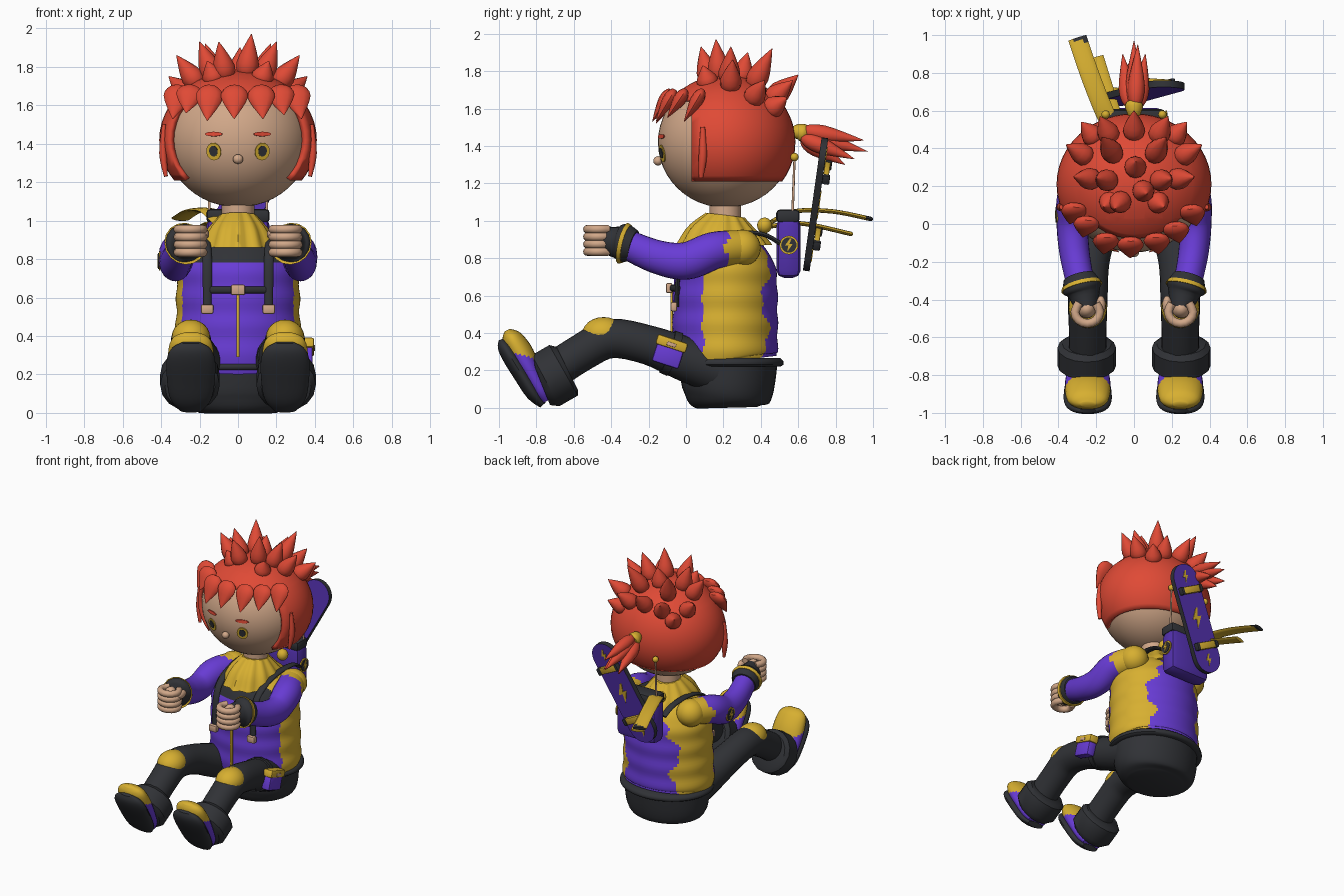
import bpy, bmesh
from math import sin, cos, pi, radians, sqrt
from mathutils import Vector, Matrix

if "Cube" in bpy.data.objects:
    bpy.data.objects.remove(bpy.data.objects["Cube"])


def material(name, *rgb):
    m = bpy.data.materials.new(name)
    m.use_nodes = True
    m.diffuse_color = (*rgb, 1)
    m.node_tree.nodes["Principled BSDF"].inputs["Base Color"].default_value = (*rgb, 1)
    return m


RED = material("hair red", .74, .068, .036)
SKIN = material("skin", .64, .39, .25)
GOLD = material("golden yellow", .68, .43, .03)
VIOLET = material("violet", .14, .045, .67)
DEEP = material("deep violet", .085, .03, .42)
BLACK = material("charcoal", .03, .032, .037)
parts = []


def make(name, bm, mats, rule=None, matrix=None):
    if matrix:
        bm.transform(matrix)
    bmesh.ops.recalc_face_normals(bm, faces=bm.faces)
    if rule:
        for f in bm.faces:
            f.material_index = rule(f.calc_center_median(), f.normal)
    mesh = bpy.data.meshes.new(name)
    bm.to_mesh(mesh)
    bm.free()
    for m in mats if isinstance(mats, tuple) else (mats,):
        mesh.materials.append(m)
    ob = bpy.data.objects.new(name, mesh)
    bpy.context.collection.objects.link(ob)
    parts.append(ob)
    return ob


def tube(name, pts, mats, seg=16, sub=4, ref=(1, 0, 0), rule=None, pleats=0, fold=0):
    """Sweep ellipses (x, y, z, half width, half depth) along a smooth path."""
    ps = [Vector(p if len(p) == 5 else (*p, p[3])) for p in pts]
    path = []
    for i in range(len(ps) - 1):
        a, b, c, d = ps[max(i - 1, 0)], ps[i], ps[i + 1], ps[min(i + 2, len(ps) - 1)]
        for k in range(sub):
            t = k / sub
            path.append(b + (c - a) * (t / 2) + (a * 2 - b * 5 + c * 4 - d) * (t * t / 2)
                        + (b * 3 - a - c * 3 + d) * (t ** 3 / 2))
    path.append(ps[-1])
    bm, rings = bmesh.new(), []
    for i, p in enumerate(path):
        t = (path[min(i + 1, len(path) - 1)] - path[max(i - 1, 0)]).to_3d().normalized()
        u = Vector(ref)
        u = (u - t * u.dot(t)).normalized()
        v, ring = t.cross(u), []
        for k in range(seg):
            a = 2 * pi * k / seg
            g = 1 + (.05 * cos(pleats * a) if pleats else 0) + fold * sin(p[2] * 45)
            ring.append(bm.verts.new(p.to_3d() + u * (p[3] * g * cos(a)) + v * (p[4] * g * sin(a))))
        rings.append(ring)
    for r, q in zip(rings, rings[1:]):
        for k in range(seg):
            bm.faces.new((r[k], r[k - 1], q[k - 1], q[k]))
    bm.faces.new(rings[0])
    bm.faces.new(rings[-1])
    return make(name, bm, mats, rule)


def ball(name, loc, size, mat, seg=20):
    bm = bmesh.new()
    bmesh.ops.create_uvsphere(bm, u_segments=seg, v_segments=seg // 2, radius=1)
    return make(name, bm, mat, None, Matrix.LocRotScale(Vector(loc), None, Vector(size)))


def box(name, loc, size, mat, bevel=.01, matrix=Matrix()):
    bm = bmesh.new()
    bmesh.ops.create_cube(bm, size=1, matrix=Matrix.LocRotScale(Vector(loc), None, Vector(size)))
    bmesh.ops.bevel(bm, geom=bm.edges[:], offset=bevel, segments=2, affect='EDGES', profile=.5)
    return make(name, bm, mat, None, matrix)


def plate(name, outline, thick, mats, matrix, rule=None):
    """Extrude an x-z outline towards local -y."""
    bm = bmesh.new()
    face = bm.faces.new([bm.verts.new((x, 0, z)) for x, z in outline])
    ext = bmesh.ops.extrude_face_region(bm, geom=[face])["geom"]
    bmesh.ops.translate(bm, verts=[v for v in ext if isinstance(v, bmesh.types.BMVert)], vec=(0, -thick, 0))
    bmesh.ops.recalc_face_normals(bm, faces=bm.faces)
    return make(name, bm, mats, rule, matrix)


def oval(w, h, n=20):
    return [(w * cos(2 * pi * k / n), h * sin(2 * pi * k / n)) for k in range(n)]


def spike(name, base, tip, r, flat=1):
    b, t = Vector(base), Vector(tip)
    ref = (1, 0, 0) if abs((t - b).normalized().x) < .8 else (0, 1, 0)
    rows = [(*b.lerp(t, f), r * w, r * w * flat) for f, w in ((0, .4), (.12, .85), (.35, 1), (.68, .58), (1, .03))]
    tube(name, rows, RED, seg=12, sub=2, ref=ref)


BOLT = [(.01, .06), (-.035, -.005), (-.005, -.005), (-.015, -.06), (.035, .01), (.005, .01), (.025, .06)]

# Head and hair cap
HEAD = Vector((0, .21, 1.42))
ball("head", HEAD, (.375, .36, .35), SKIN, 48)
bm = bmesh.new()
bmesh.ops.create_uvsphere(bm, u_segments=48, v_segments=24, radius=1,
                          matrix=Matrix.LocRotScale(HEAD, None, Vector((.41, .375, .36))))
for co, no in (((0, .03, 0), (0, 1, 0)), ((0, 0, 1.21), (0, 0, 1)), ((0, 0, 1.65), (0, 0, 1))):
    bmesh.ops.bisect_plane(bm, geom=bm.verts[:] + bm.edges[:] + bm.faces[:], plane_co=co, plane_no=no)
gone = [f for f in bm.faces if not ((c := f.calc_center_median()).z > 1.65 or (c.y > .03 and c.z > 1.21))]
bmesh.ops.delete(bm, geom=gone, context='FACES')
hair = make("hair_cap", bm, RED)
shell = hair.modifiers.new("thickness", 'SOLIDIFY')
shell.thickness, shell.offset = .03, -1

# Hair spikes
tips = [(.07, .16, 1.97), (-.1, .08, 1.93), (.01, .33, 1.9), (0, .6, 1.78)]
for s in (-1, 1):
    tips += [(s * x, y, z) for x, y, z in ((.2, .24, 1.93), (.32, .25, 1.86), (.17, .46, 1.92), (.36, .42, 1.75),
                                           (.18, .57, 1.75), (.28, .54, 1.66), (.16, .09, 1.83))]
for tip in tips:
    d = Vector(tip) - HEAD
    n = 1 / sqrt((d.x / .4) ** 2 + (d.y / .37) ** 2 + (d.z / .35) ** 2)
    spike("hair_spike", HEAD + d * n * .92, tip, .058)
for x, y, z in ((-.34, .0, 1.53), (-.27, -.07, 1.56), (-.16, -.16, 1.52), (-.02, -.18, 1.53),
                (.13, -.16, 1.53), (.24, -.1, 1.55), (.33, -.01, 1.53)):
    spike("fringe_lock", (x * .9, y + .1, 1.7), (x, y, z), .07, .5)
for s in (-1, 1):
    tube("side_lock", [(s * .375, .08, 1.23, .01, .012), (s * .39, .09, 1.35, .02, .022),
                       (s * .385, .09, 1.5, .01, .012)], RED, seg=12)

# Ponytail
tube("hair_band", [(0, .57, 1.47, .03), (0, .6, 1.475, .042), (0, .625, 1.47, .048), (0, .645, 1.465, .04)], GOLD)
for x, y, z in ((0, .97, 1.37), (.06, .9, 1.33), (-.06, .9, 1.33), (.02, .95, 1.43), (-.03, .85, 1.3)):
    spike("ponytail_strand", (x * .4, .62, 1.46 + (z - 1.37) * .4), (x, y, z), .045)

# Face
for s in (-1, 1):
    for name, z, outline, lift, mat in (("eye", 1.36, oval(.04, .046), .005, GOLD),
                                        ("pupil", 1.363, oval(.023, .028), .009, BLACK),
                                        ("brow", 1.45, oval(.048, .012), .005, RED)):
        x = s * .125
        y = HEAD.y - .36 * sqrt(1 - (x / .375) ** 2 - ((z - HEAD.z) / .35) ** 2)
        n = Vector((x / .14, (y - HEAD.y) / .13, (z - HEAD.z) / .12)).normalized()
        q = n.to_track_quat('-Y', 'Z')
        plate(name, outline, .006, mat, Matrix.LocRotScale(Vector((x, y, z)) + n * (lift - .004), q, None))
ball("nose", (0, -.15, 1.32), (.027, .025, .025), SKIN)
tube("neck", [(0, .21, .97, .085), (0, .21, 1.1, .085)], SKIN, sub=1)


# Jacket with side panels and dark yoke
def jacket_rule(c, n):
    front = .09 + .008 * sin(c.z * 40)
    back = .425 + .022 * sin(c.z * 19) + .01 * sin(c.z * 47)
    if front < c.y < back and abs(c.x) > .1:
        return 1
    return 2 if c.y < .1 and c.z > .78 else 0


tube("jacket", [(0, .215, .245, .32, .275), (0, .21, .3, .33, .28), (0, .21, .5, .322, .28), (0, .21, .7, .318, .275),
                (0, .21, .8, .3, .25), (0, .21, .88, .24, .19), (0, .21, .94, .14, .14), (0, .21, 1, .07, .08)],
     (VIOLET, GOLD, BLACK), seg=144, sub=10, rule=jacket_rule, fold=.012)
tube("hem", [(0, .225, .22, .32, .28), (0, .225, .23, .338, .295), (0, .225, .25, .338, .295),
             (0, .225, .265, .32, .28)], BLACK, seg=48, sub=2)
tube("collar", [(0, .2, .865, .2, .25), (0, .2, .94, .165, .195), (0, .21, 1.03, .09, .1)],
     GOLD, seg=64, pleats=12)
tube("pelvis", [(0, .22, 0, .2, .16), (0, .22, .03, .265, .215), (0, .225, .1, .3, .245), (0, .225, .24, .31, .265)],
     BLACK, seg=32)
box("zipper", (0, -.077, .47), (.016, .014, .36), GOLD, .003)

# Harness
for s in (-1, 1):
    tube("shoulder_strap", [(s * .16, .5, .88, .025, .012), (s * .17, .4, .93, .025, .012),
                            (s * .17, .2, .93, .025, .012), (s * .165, .04, .87, .025, .012),
                            (s * .16, -.035, .76, .025, .012), (s * .16, -.05, .54, .022, .012)], BLACK, seg=12)
    box("strap_clip", (s * .16, -.065, .54), (.065, .035, .05), SKIN)
tube("chest_strap", [(-.17, -.04, .64, .018, .01), (0, -.08, .64, .018, .01), (.17, -.04, .64, .018, .01)],
     BLACK, seg=12, ref=(0, 0, 1))
box("chest_buckle", (0, -.09, .64), (.075, .035, .055), SKIN)

# Limbs
for s in (-1, 1):
    side = "left" if s > 0 else "right"

    def limb(name, rows, mats, **kw):
        return tube(side + "_" + name, [(s * r[0], *r[1:]) for r in rows], mats, **kw)

    limb("sleeve", [(.24, .31, .86, .09), (.305, .15, .84, .1), (.325, 0, .785, .085, .1),
                    (.315, -.15, .805, .08, .09), (.285, -.31, .87, .075, .08)],
         (VIOLET, GOLD), seg=24, sub=8, rule=lambda c, n: int(c.y > .22 + .012 * sin(c.z * 50)))
    ball(side + "_shoulder", (s * .25, .3, .855), (.1, .1, .098), GOLD, 24)
    limb("glove", [(.29, -.28, .865, .085), (.275, -.335, .88, .105), (.265, -.37, .885, .085),
                   (.25, -.45, .9, .06, .07)], BLACK)
    limb("glove_trim", [(.28, -.318, .875, .105), (.275, -.338, .88, .112)], GOLD, sub=1)
    ball(side + "_palm", (s * .25, -.45, .9), (.05, .05, .075), SKIN)
    for k in range(4):
        z = .835 + k * .04
        arc = [(.247 + .066 * cos(a), -.465 + .062 * sin(a), z, .023)
               for a in (radians(d) for d in (50, 0, -45, -90, -135, -180, -225))]
        limb("finger", arc, SKIN, seg=12, sub=2, ref=(0, 0, 1))
    ball(side + "_thumb", (s * .175, -.43, .93), (.025, .05, .03), SKIN)

    limb("leg", [(.16, .22, .19, .14), (.2, 0, .26, .12), (.235, -.2, .335, .105), (.245, -.4, .37, .105),
                 (.245, -.55, .3, .1), (.245, -.72, .19, .1)], BLACK, seg=24)
    ball(side + "_knee_pad", (s * .245, -.44, .395), (.1, .115, .09), GOLD, 24)
    limb("trouser_cuff", [(.25, -.635, .21, .13), (.25, -.655, .2, .155), (.25, -.75, .145, .155),
                          (.25, -.775, .135, .13)], BLACK, sub=1)
    limb("shoe", [(.245, -.745, .035, .07, .03), (.245, -.775, .09, .105, .05), (.245, -.835, .2, .12, .06),
                  (.245, -.885, .29, .12, .07), (.245, -.925, .36, .11, .06), (.245, -.945, .395, .085, .04),
                  (.245, -.955, .415, .04, .015)],
         (VIOLET, GOLD), seg=24, sub=6, rule=lambda c, n: int(c.z > .28 - .3 * (c.y + .87)))
    limb("sole", [(.245, -.765, .015, .06, .02), (.245, -.815, .075, .108, .04), (.245, -.88, .18, .125, .045),
                  (.245, -.942, .28, .125, .045), (.245, -.975, .335, .1, .035), (.245, -.99, .365, .05, .012)],
         BLACK, seg=24)

# Thigh pouch and arm badge
tilt = Matrix.Translation((.355, -.09, .3)) @ Matrix.Rotation(radians(-18), 4, 'X')
box("pouch", (0, 0, -.02), (.065, .15, .11), VIOLET, .012, tilt)
box("pouch_flap", (.003, 0, .045), (.075, .17, .055), GOLD, .012, tilt)
box("pouch_clasp", (.04, 0, .04), (.01, .05, .02), SKIN, .003, tilt)
tube("pouch_strap", [(.215, -.06, .285, .122), (.22, -.1, .3, .12)], BLACK, sub=1)


def badge(name, loc, turn):
    for part, outline, depth, mat in (("rim", oval(.05, .05), 0, GOLD), ("disc", oval(.041, .041), .004, BLACK),
                                      ("bolt", [(x * .6, z * .6) for x, z in BOLT], .008, GOLD)):
        m = Matrix.Translation(loc) @ Matrix.Rotation(turn, 4, 'Z') @ Matrix.Translation((0, -depth, 0))
        plate(name + "_" + part, outline, .008, mat, m)


badge("arm_badge", (-.403, .05, .79), -pi / 2)
badge("pack_badge", (.166, .55, .87), pi / 2)

# Backpack with two aerials
box("backpack", (0, .548, .855), (.33, .13, .32), DEEP, .04)
box("backpack_lid", (0, .545, 1.025), (.33, .125, .07), BLACK, .02)
for s in (-1, 1):
    tube("aerial", [(s * .15, .57, 1.05, .007), (s * .15, .58, 1.33, .006)], SKIN, seg=12, sub=1)
    ball("aerial_tip", (s * .15, .58, 1.34), (.022, .022, .022), GOLD)
    ball("scarf_knot", (s * .08, .42, .975), (.04, .04, .042), GOLD)

# Scarf tails
for name, rows in (("upper", [(-.08, .45, .99), (-.15, .58, 1.05), (-.23, .78, 1.05), (-.3, .985, 1.01)]),
                   ("lower", [(-.08, .45, .97), (-.13, .62, .985), (-.21, .88, .93)])):
    tube(name + "_scarf_tail", [(*p, .05, .012) for p in rows], (GOLD, BLACK), seg=12, sub=8,
         rule=lambda c, n: int(c.y > .97))

# Skateboard leaning on the pack, underside facing back
board = (Matrix.Translation((.03, .675, 1.09)) @ Matrix.Rotation(radians(-8), 4, 'X')
         @ Matrix.Rotation(radians(27), 4, 'Y') @ Matrix.Rotation(pi, 4, 'Z'))
half = [(.11 * cos(a), .28 + .11 * sin(a)) for a in (pi * k / 12 for k in range(13))]
plate("skateboard_deck", half + [(-x, -z) for x, z in half], .036, (BLACK, DEEP), board,
      lambda c, n: int(abs(n.y) > .7))
for z in (-.2, .2):
    box("skateboard_truck", (0, -.052, z), (.15, .03, .05), GOLD, .006, board)
    for x in (-.085, .085):
        box("skateboard_wheel", (x, -.055, z), (.025, .04, .055), BLACK, .008, board)
for z, size in ((-.3, .7), (0, 1.2), (.3, .7)):
    plate("skateboard_bolt", [(x * size, z + h * size) for x, h in BOLT], .008, GOLD,
          board @ Matrix.Translation((0, -.032, 0)))

# Smooth shading with crisp edges
bpy.ops.object.select_all(action='DESELECT')
for ob in parts:
    ob.select_set(True)
bpy.context.view_layer.objects.active = parts[0]
bpy.ops.object.shade_smooth_by_angle(angle=radians(40))
